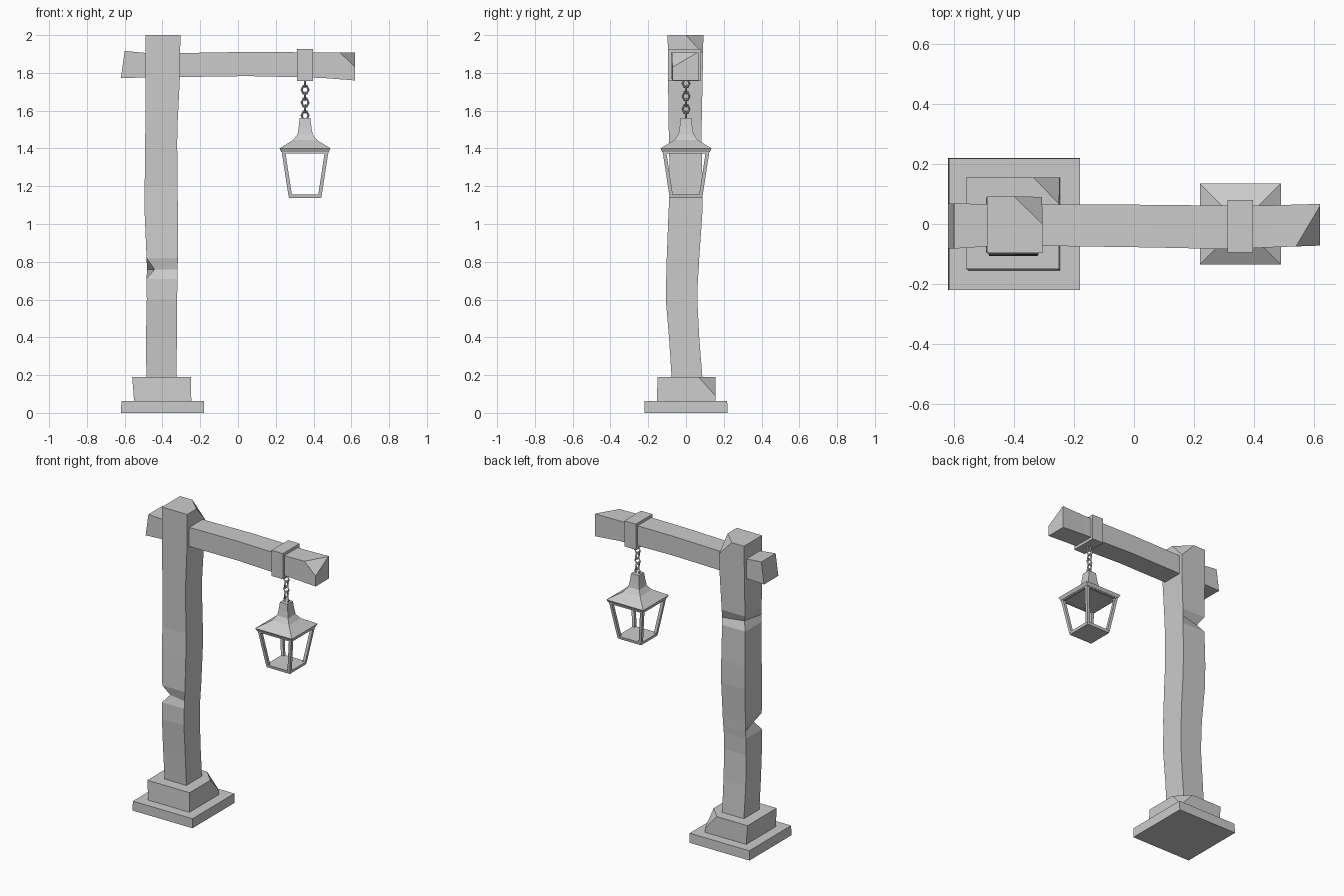
import bpy, bmesh, math
from mathutils import Vector

if "Cube" in bpy.data.objects:
    bpy.data.objects.remove(bpy.data.objects["Cube"])

LX = 0.355  # lantern centre in x


def finish(bm, name):
    bmesh.ops.recalc_face_normals(bm, faces=bm.faces)
    me = bpy.data.meshes.new(name)
    bm.to_mesh(me)
    bm.free()
    ob = bpy.data.objects.new(name, me)
    bpy.context.collection.objects.link(ob)
    return ob


def loft(bm, rings, caps=True):
    """Skin a list of equal-length point rings."""
    vs = [[bm.verts.new(p) for p in r] for r in rings]
    n = len(vs[0])
    for a, b in zip(vs, vs[1:]):
        for i in range(n):
            j = (i + 1) % n
            bm.faces.new((a[i], a[j], b[j], b[i]))
    if caps:
        bm.faces.new(vs[0][::-1])
        bm.faces.new(vs[-1])


def rect(x0, x1, y0, y1, z):
    return [Vector(p) for p in ((x0, y0, z), (x1, y0, z), (x1, y1, z), (x0, y1, z))]


def square(h, z):
    return rect(LX - h, LX + h, -h, h, z)


def chip(bm, a, b, c, inside):
    """Slice a corner off along the plane a-b-c, keeping the inside point."""
    a, b, c, inside = map(Vector, (a, b, c, inside))
    n = (b - a).cross(c - a).normalized()
    if n.dot(inside - a) > 0:
        n = -n
    geom = bm.verts[:] + bm.edges[:] + bm.faces[:]
    bmesh.ops.bisect_plane(bm, geom=geom, plane_co=a, plane_no=n, clear_outer=True)
    bmesh.ops.holes_fill(bm, edges=[e for e in bm.edges if e.is_boundary])


# Stone base: wide slab and a chipped block
bm = bmesh.new()
loft(bm, [rect(-0.62, -0.18, -0.22, 0.22, 0), rect(-0.617, -0.18, -0.22, 0.218, 0.063)])
finish(bm, "base_slab")

bm = bmesh.new()
loft(bm, [rect(-0.55, -0.247, -0.155, 0.155, 0.06), rect(-0.56, -0.25, -0.15, 0.155, 0.19)])
chip(bm, (-0.335, 0.155, 0.19), (-0.248, 0.065, 0.19), (-0.247, 0.155, 0.09), (-0.4, 0, 0.1))
finish(bm, "base_block")

# Crooked wooden post: x0, x1, y0, y1, z per section
sections = [
    (-0.485, -0.325, -0.075, 0.088, 0.17),
    (-0.487, -0.324, -0.090, 0.070, 0.40),
    (-0.483, -0.322, -0.107, 0.060, 0.60),
    (-0.484, -0.321, -0.105, 0.063, 0.71),
    (-0.482, -0.320, -0.103, 0.067, 0.76),
    (-0.484, -0.318, -0.102, 0.070, 0.82),
    (-0.494, -0.318, -0.093, 0.086, 1.05),
    (-0.494, -0.320, -0.086, 0.088, 1.20),
    (-0.492, -0.322, -0.090, 0.082, 1.43),
    (-0.491, -0.321, -0.091, 0.082, 1.48),
    (-0.491, -0.320, -0.092, 0.083, 1.53),
    (-0.490, -0.308, -0.095, 0.088, 1.77),
    (-0.490, -0.305, -0.097, 0.092, 2.00),
]
rings = [rect(*s) for s in sections]
rings[4][0] += Vector((0.04, 0.025, 0))    # notch, front left edge
rings[9][3] += Vector((0.03, -0.035, 0))   # notch, back left edge
bm = bmesh.new()
loft(bm, rings)
chip(bm, (-0.40, 0.092, 2), (-0.305, 0.0, 2), (-0.306, 0.09, 1.90), (-0.4, 0, 1))
finish(bm, "post")

# Cross beam: x bottom, x top, y0, y1, z0, z1 per section
beam = [
    (-0.62, -0.60, -0.082, 0.068, 1.772, 1.916),
    (-0.49, -0.49, -0.075, 0.067, 1.776, 1.906),
    (-0.30, -0.30, -0.073, 0.066, 1.778, 1.905),
    (0.05, 0.05, -0.078, 0.064, 1.783, 1.911),
    (0.33, 0.33, -0.084, 0.061, 1.777, 1.909),
    (0.45, 0.45, -0.078, 0.062, 1.773, 1.907),
    (0.62, 0.62, -0.072, 0.067, 1.760, 1.908),
]
bm = bmesh.new()
loft(bm, [[(xb, y0, z0), (xb, y1, z0), (xt, y1, z1), (xt, y0, z1)]
          for xb, xt, y0, y1, z0, z1 in beam])
chip(bm, (0.54, -0.075, 1.907), (0.62, 0.06, 1.908), (0.62, -0.072, 1.83), (0, 0, 1.85))
finish(bm, "beam")

# Strap around the beam
bm = bmesh.new()
loft(bm, [rect(0.312, 0.396, -0.095, 0.08, z) for z in (1.757, 1.927)])
finish(bm, "beam_strap")

# Chain of alternating low-poly links
bm = bmesh.new()
for k in range(6):
    zc = 1.745 - 0.034 * k
    rings = []
    for i in range(6):
        a = math.tau * i / 6
        ring = []
        for j in range(4):
            b = math.tau * j / 4
            u = (0.018 + 0.006 * math.cos(b)) * math.cos(a)
            w = (0.0215 + 0.006 * math.cos(b)) * math.sin(a + 0)
            v = 0.006 * math.sin(b)
            # pointed ends up and down
            w *= 1.1
            ring.append((LX + v, u, zc + w) if k % 2 == 0 else (LX + u, v, zc + w))
        rings.append(ring)
    loft(bm, rings + [rings[0]], caps=False)
bmesh.ops.remove_doubles(bm, verts=bm.verts, dist=0.0002)
finish(bm, "chain")

# Lantern roof, flared
bm = bmesh.new()
loft(bm, [square(h, z) for h, z in ((0.125, 1.38), (0.135, 1.40), (0.062, 1.445),
                                    (0.040, 1.475), (0.034, 1.51), (0.028, 1.562))])
finish(bm, "lantern_roof")

# Lantern floor
bm = bmesh.new()
loft(bm, [square(0.085, 1.137), square(0.088, 1.155)])
finish(bm, "lantern_floor")

# Four leaning corner bars
bm = bmesh.new()
for sx in (-1, 1):
    for sy in (-1, 1):
        rings = []
        for h, z in ((0.088, 1.15), (0.124, 1.385)):
            g = h - 0.019
            rings.append([(LX + sx * p, sy * q, z) for p, q in ((h, h), (g, h), (g, g), (h, g))])
        loft(bm, rings)
finish(bm, "lantern_bars")

# Thin rails under the roof
bm = bmesh.new()
for s in (-1, 1):
    a, b = sorted((s * 0.108, s * 0.123))
    loft(bm, [rect(LX - 0.12, LX + 0.12, a, b, z) for z in (1.373, 1.385)])
    loft(bm, [rect(LX + a, LX + b, -0.12, 0.12, z) for z in (1.373, 1.385)])
finish(bm, "lantern_rails")
